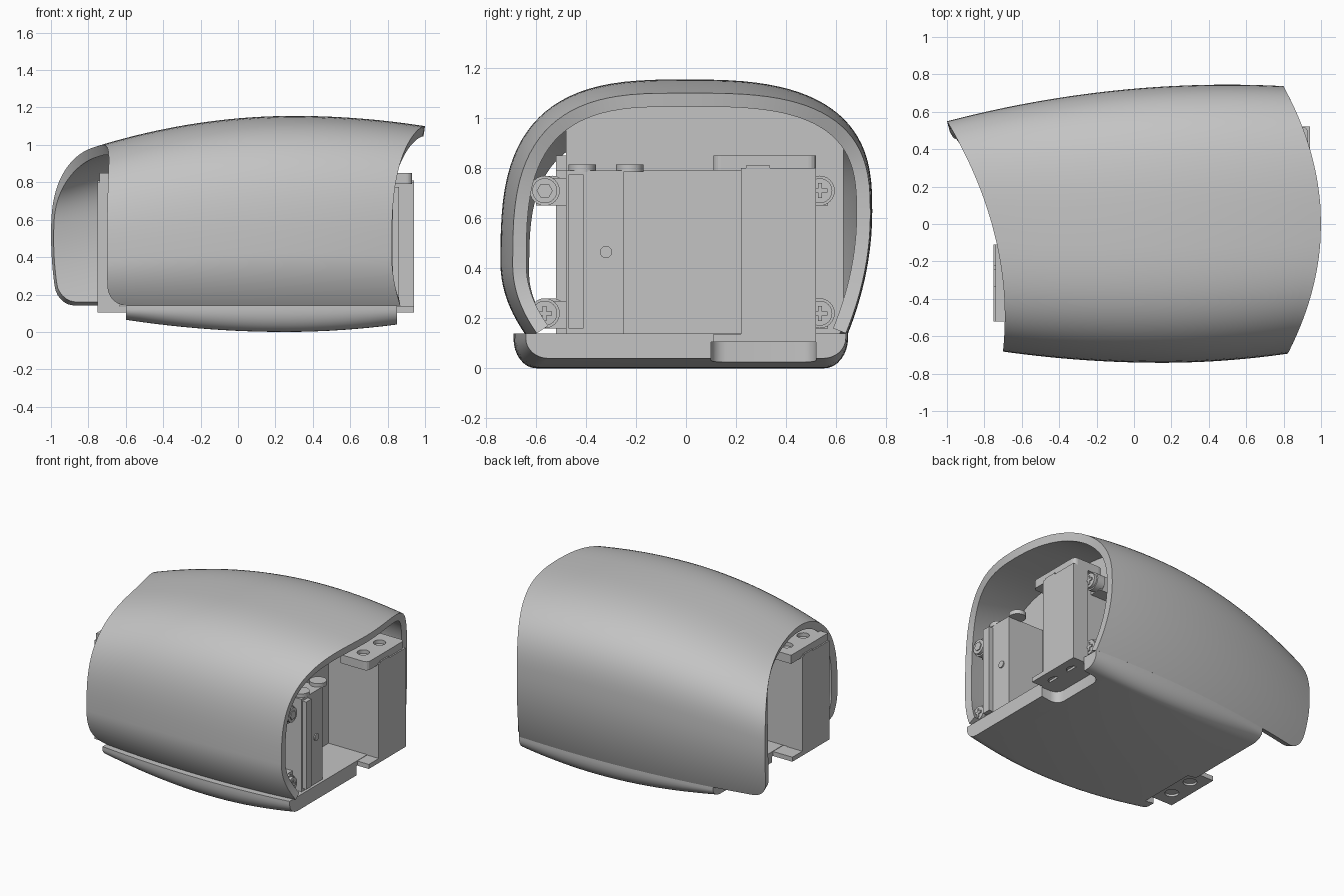
import bpy, bmesh, math
from mathutils import Matrix

cube = bpy.data.objects.get("Cube")
if cube:
    bpy.data.objects.remove(cube, do_unlink=True)

grey = bpy.data.materials.new("plain grey")
grey.use_nodes = True
COLOUR = (0.55, 0.55, 0.55, 1)
grey.diffuse_color = COLOUR
grey.node_tree.nodes["Principled BSDF"].inputs["Base Color"].default_value = COLOUR
MID = 0.095   # x of the vertical axis the two end brackets turn about
FLOOR = 0.14  # top of the base plate


def finish(name, bm, smooth=False):
    mesh = bpy.data.meshes.new(name)
    bm.to_mesh(mesh)
    bm.free()
    ob = bpy.data.objects.new(name, mesh)
    bpy.context.collection.objects.link(ob)
    mesh.materials.append(grey)
    if smooth:
        activate(ob)
        bpy.ops.object.shade_smooth_by_angle(angle=math.radians(35))
    return ob


def activate(ob):
    bpy.ops.object.select_all(action='DESELECT')
    ob.select_set(True)
    bpy.context.view_layer.objects.active = ob


def box(name, xs, ys, zs, s=1, bevel=0):
    bm = bmesh.new()
    bmesh.ops.create_cube(bm, size=1)
    for v in bm.verts:
        x, y, z = (r[0] if c < 0 else r[1] for c, r in zip(v.co, (xs, ys, zs)))
        v.co = (MID + s * (x - MID), s * y, z)
    if bevel:  # round the upright corners
        edges = [e for e in bm.edges
                 if abs(e.verts[0].co.z - e.verts[1].co.z) > 0.01]
        bmesh.ops.bevel(bm, geom=edges, offset=bevel, segments=4, profile=0.5,
                        affect='EDGES')
    return finish(name, bm)


def rod(name, x, y, z, r, length, axis='X', s=1, sides=24):
    bm = bmesh.new()
    bmesh.ops.create_cone(bm, cap_ends=True, segments=sides, radius1=r,
                          radius2=r, depth=length)
    if axis == 'X':
        bm.transform(Matrix.Rotation(math.pi / 2, 4, 'Y'))
    bm.transform(Matrix.Translation((MID + s * (x - MID), s * y, z)))
    return finish(name, bm, sides > 8)


def cut(ob, cutter):
    cutter.hide_render = True
    mod = ob.modifiers.new("cut", 'BOOLEAN')
    mod.operation = 'DIFFERENCE'
    mod.object = cutter
    mod.solver = 'EXACT'
    activate(ob)
    bpy.ops.object.modifier_apply(modifier=mod.name)
    bpy.data.objects.remove(cutter, do_unlink=True)


# Bulging outline of the cover along its length
def roof(x):
    return 1.155 - (0.112 if x > 0.3 else 0.146) * (x - 0.3) ** 2


def back(x):
    return 0.745 - 0.087 * (x - 0.5) ** 2


def front(x):
    return 0.742 - (0.108 if x > 0.15 else 0.083) * (x - 0.15) ** 2


# Half cross-section as (width share, height), bottom to crown;
# the back is widest higher up than the front
def half_section(widest, power):
    pts = []
    for i in range(14):
        z = FLOOR + (widest - FLOOR) * (i / 14) ** 1.5
        pts.append((1 - 0.13 * ((widest - z) / (widest - FLOOR)) ** 2, z))
    for i in range(25):
        a = math.pi / 2 * i / 24
        pts.append((math.cos(a) ** (2 / power),
                    widest + (1.155 - widest) * math.sin(a) ** (2 / power)))
    return pts


section = [(-w, z) for w, z in half_section(0.42, 3)]
section += [(w, z) for w, z in reversed(half_section(0.63, 2.8)[:-1])]


def section_point(w, z, x):
    y = w * (back(x) if w > 0 else front(x))
    return y, FLOOR + (z - FLOOR) * (roof(x) - FLOOR) / 1.015


# Cover shell: one end hollowed with rounded lower corners, the other bowed out
def cover_x(t, y, z):
    r = 0.1
    d = max(0, r - (z - FLOOR))
    start = -0.76 - 0.28 * y - 0.283 * y * y + r - math.sqrt(max(0, r * r - d * d))
    return start + t * (1 - 0.37 * y * y - start)


bm = bmesh.new()
rows = []
for i in range(33):
    row = []
    for w, z in section:
        x = 0
        for _ in range(12):
            py, pz = section_point(w, z, x)
            x = cover_x(i / 32, py, pz)
        row.append(bm.verts.new((x, py, pz)))
    rows.append(row)
for a, b in zip(rows, rows[1:]):
    for j in range(len(section) - 1):
        bm.faces.new((a[j], b[j], b[j + 1], a[j + 1]))
cover = finish("cover_shell", bm)
solid = cover.modifiers.new("thickness", 'SOLIDIFY')
solid.thickness = 0.055
solid.offset = -1
activate(cover)
bpy.ops.object.modifier_apply(modifier=solid.name)
bpy.ops.object.shade_smooth_by_angle(angle=math.radians(35))

# Base plate with a bowed underside and rounded lower edges
bm = bmesh.new()
rings = []
for i in range(21):
    x = -0.6 + 1.45 * i / 20
    low = (0.11 if x > 0.25 else 0.09) * (x - 0.25) ** 2
    y0, y1 = -0.93 * front(x), 0.87 * back(x)
    r = FLOOR - low - 0.02
    arc = [math.pi / 2 * k / 8 for k in range(9)]
    lower = [(0.09 * (1 - math.cos(a)), low + r * (1 - math.sin(a))) for a in arc]
    pts = [(y0, FLOOR)] + [(y0 + d, z) for d, z in lower]
    pts += [(y1 - d, z) for d, z in reversed(lower)] + [(y1, FLOOR)]
    rings.append([bm.verts.new((x, y, z)) for y, z in pts])
n = len(rings[0])
for a, b in zip(rings, rings[1:]):
    for j in range(n):
        bm.faces.new((a[j], a[(j + 1) % n], b[(j + 1) % n], b[j]))
bm.faces.new(rings[0])
bm.faces.new(rings[-1])
bmesh.ops.recalc_face_normals(bm, faces=bm.faces)
base = finish("base_plate", bm)
for s in (1, -1):
    cut(base, box("pocket_cutter", (0.72, 1.1), (0.1, 0.52), (-0.1, 0.105), s, 0.06))
activate(base)
bpy.ops.object.shade_smooth_by_angle(angle=math.radians(35))


# Inner walls that follow the cover
def wall(name, x, y0, y1):
    bm = bmesh.new()
    pts = []
    for w, z in section:
        y, z = section_point(w * 0.95, z, x)
        pts.append((min(y1, max(y0, y)), FLOOR + (z - FLOOR) * 0.955))
    face = bm.faces.new([bm.verts.new((x, y, z)) for y, z in pts])
    ext = bmesh.ops.extrude_face_region(bm, geom=[face])
    for v in ext["geom"]:
        if isinstance(v, bmesh.types.BMVert):
            v.co.x += 0.04
    bmesh.ops.remove_doubles(bm, verts=bm.verts, dist=0.0001)
    bmesh.ops.recalc_face_normals(bm, faces=bm.faces)
    finish(name, bm)


wall("right_inner_wall", 0.5, -0.48, 0.63)
wall("left_inner_wall", -0.35, -0.48, 0.48)
box("centre_block", (-0.36, 0.55), (-0.25, 0.25), (FLOOR, 0.79))

# The same mechanism sits at both ends, turned half round
for s, end, tuck in ((1, "right", 0), (-1, "left", 0.07)):
    # Tall column beside the open recess
    box(end + "_column", (MID, 0.83), (-0.48, -0.25), (FLOOR, 0.79), s)
    box(end + "_column_strip", (0.8, 0.86), (-0.47, -0.41), (0.16, 0.775), s)
    rod(end + "_column_pin", 0.832, -0.32, 0.465, 0.024, 0.012, s=s)
    for y in (-0.415, -0.225):
        rod(end + "_top_cap", 0.78, y, 0.8, 0.055, 0.03, 'Z', s)

    # Deep bracket with drilled lip and foot
    box(end + "_bracket", (0.82, 0.94), (0.22, 0.52), (0.12, 0.8), s)
    box(end + "_bracket_arm", (MID, 0.82), (0.22, 0.48), (FLOOR, 0.79), s)
    lip = box(end + "_bracket_lip", (0.7, 0.93), (0.11, 0.52), (0.79, 0.85), s, 0.03)
    foot = box(end + "_bracket_foot", (0.7, 0.94), (0.11, 0.52), (0.105, 0.137), s)
    for y in (0.22, 0.4):
        cut(lip, rod("hole_cutter", 0.82, y, 0.85, 0.04, 0.05, 'Z', s))
        cut(foot, rod("hole_cutter", 0.84, y, 0.1, 0.045, 0.04, 'Z', s))
    box(end + "_lip_slot_bar", (0.9, 0.94), (0.24, 0.335), (0.775, 0.81), s)

    # Corner screws on their mounting lugs
    for y, z, hexed in ((tuck - 0.565, 0.71, True), (tuck - 0.565, 0.22, False),
                        (0.535, 0.71, False), (0.535, 0.22, False)):
        inner = math.copysign(0.47, y)
        box(end + "_screw_lug", (0.64, 0.76), sorted((inner, y * 1.06)),
            (z - 0.06, z + 0.05), s)
        rod(end + "_screw_boss", 0.77, y, z, 0.06, 0.06, s=s)
        rod(end + "_screw_head", 0.805, y, z, 0.05, 0.03, s=s)
        if hexed:
            rod(end + "_screw_hex", 0.822, y, z, 0.032, 0.008, s=s, sides=6)
        else:
            for a, b in ((0.03, 0.008), (0.008, 0.03)):
                box(end + "_screw_cross", (0.82, 0.826), (y - a, y + a), (z - b, z + b), s)
